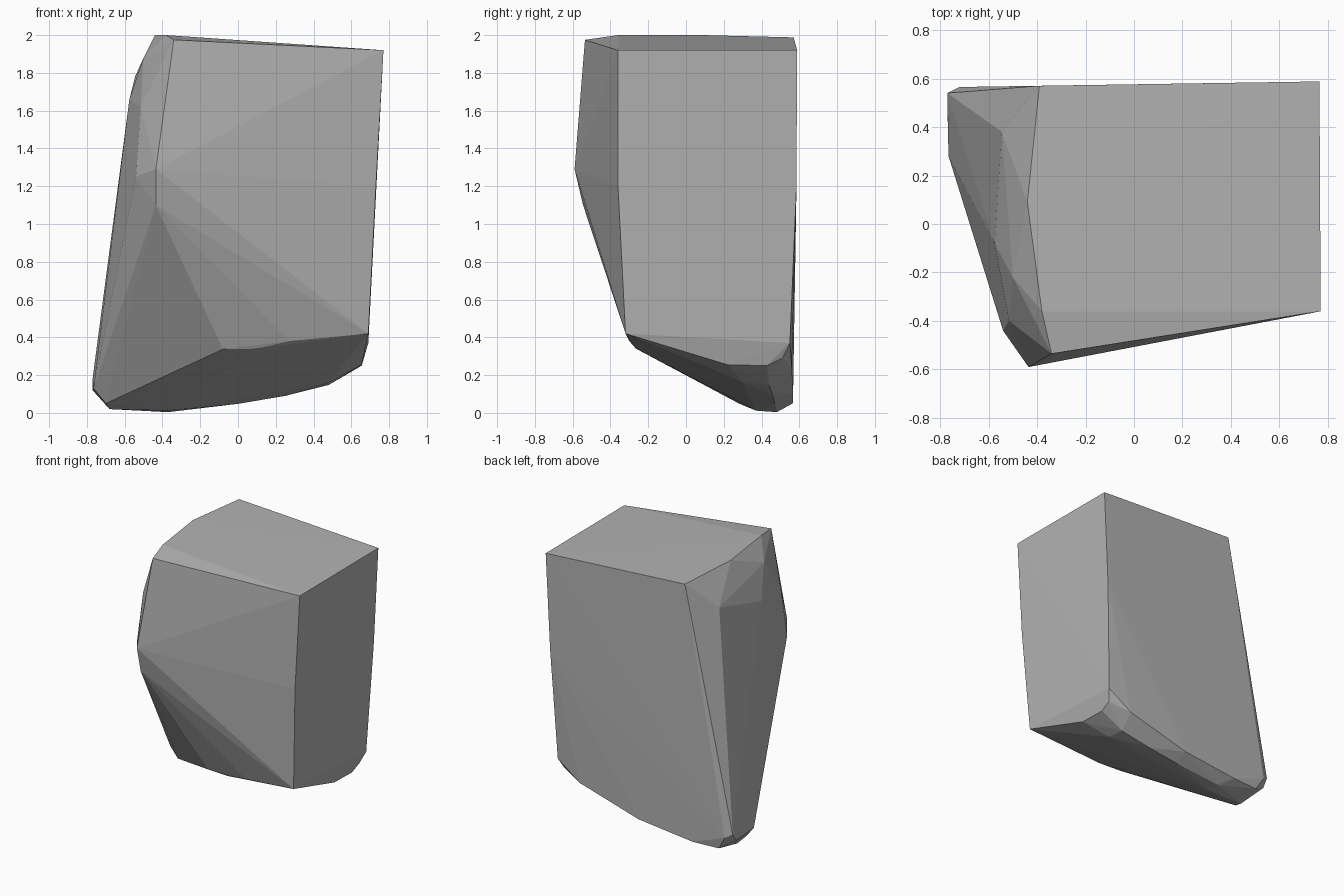
import bpy
import bmesh

if "Cube" in bpy.data.objects:
    bpy.data.objects.remove(bpy.data.objects["Cube"])

# Corner points of the chipped stone block, grouped by region
top_rim = [(.77, -.36, 1.92), (.765, .588, 1.92), (-.39, .57, 1.988),
           (-.44, .09, 2.0), (-.38, -.36, 2.0), (-.34, -.535, 1.975)]
front_ridge = [(-.435, -.59, 1.29), (-.435, -.545, 1.1), (-.54, -.44, 1.25)]
left_bevel = [(-.545, .38, 1.78), (-.575, -.08, 1.66), (-.515, -.40, 1.62),
              (-.50, -.22, 1.88)]
right_side = [(.73, -.36, 1.2), (.73, .585, 1.2), (.69, -.32, .42),
              (.69, .55, .37), (.66, .51, .29), (.655, .43, .25),
              (.655, .22, .255)]
front_lower_edge = [(.27, -.30, .38), (.10, -.265, .34), (-.08, -.25, .337)]
underside = [(.48, .44, .148), (.48, .30, .16), (.25, .46, .09),
             (0, .47, .048), (-.37, .48, .004), (-.37, .37, .012),
             (-.68, .36, .02), (-.70, .28, .05)]
back_lower_edge = [(.50, .56, .24), (0, .567, .10), (-.45, .565, .05),
                   (-.66, .55, .05)]
left_foot = [(-.765, .28, .13), (-.77, .54, .18), (-.77, .50, .12),
             (-.72, .565, .15)]

# Wrap the points in a faceted solid
bm = bmesh.new()
for group in (top_rim, front_ridge, left_bevel, right_side, front_lower_edge,
              underside, back_lower_edge, left_foot):
    for p in group:
        bm.verts.new(p)
hull = bmesh.ops.convex_hull(bm, input=bm.verts[:])
loose = {g for g in hull["geom_interior"] + hull["geom_unused"]
         if isinstance(g, bmesh.types.BMVert)}
bmesh.ops.delete(bm, geom=list(loose), context='VERTS')
bmesh.ops.recalc_face_normals(bm, faces=bm.faces[:])

mesh = bpy.data.meshes.new("stone_block")
bm.to_mesh(mesh)
bm.free()
block = bpy.data.objects.new("stone_block", mesh)
bpy.context.collection.objects.link(block)

# Plain grey stone
stone = bpy.data.materials.new("grey_stone")
stone.diffuse_color = (.45, .45, .45, 1)
stone.use_nodes = True
stone.node_tree.nodes["Principled BSDF"].inputs["Base Color"].default_value = stone.diffuse_color
mesh.materials.append(stone)
